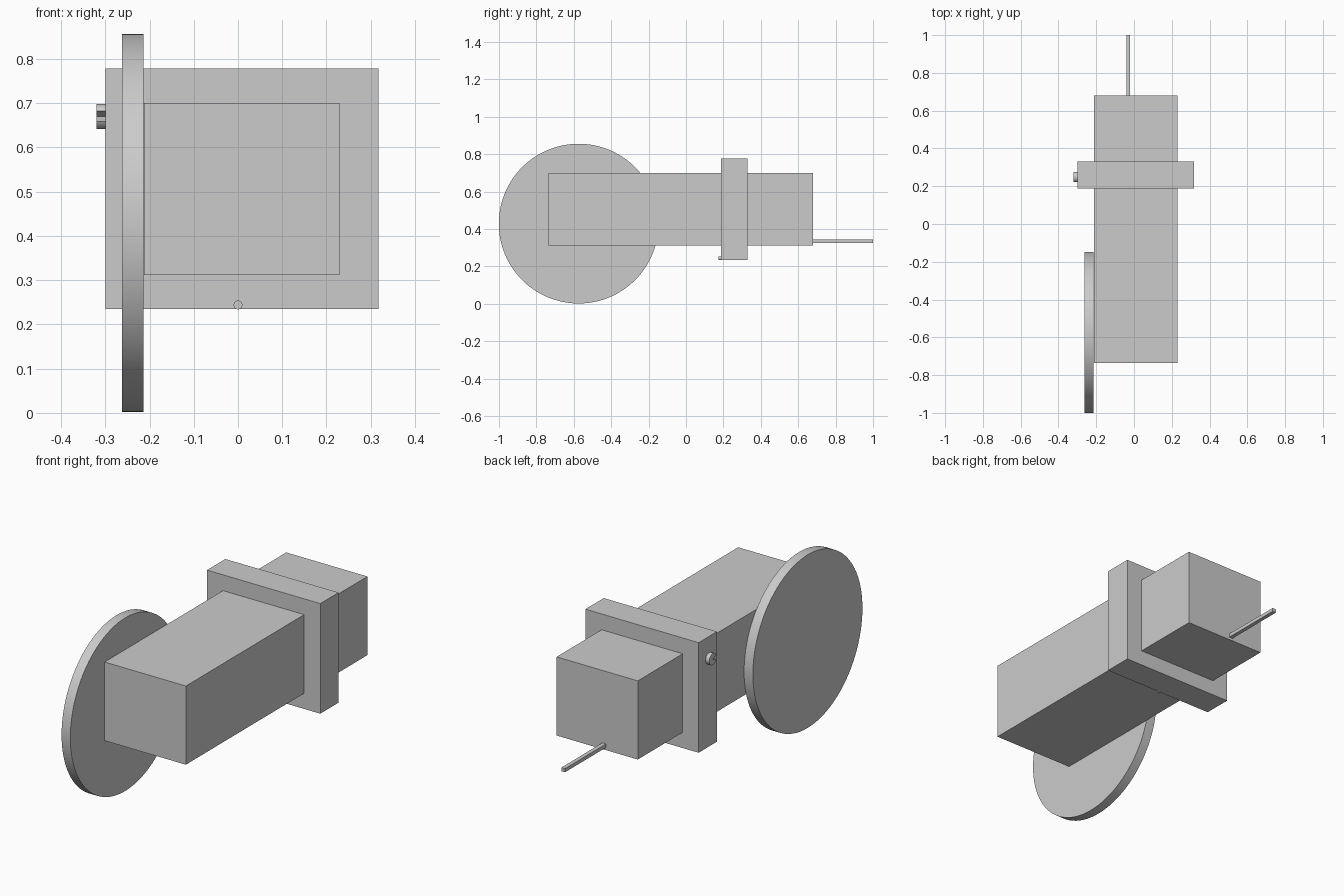
import bpy
import bmesh
from math import cos, sin, radians
from mathutils import Matrix

default = bpy.data.objects.get("Cube")
if default:
    bpy.data.objects.remove(default, do_unlink=True)

# One plain grey for everything
grey = bpy.data.materials.new("plain_grey")
grey.use_nodes = True
colour = (0.6, 0.6, 0.6, 1)
grey.diffuse_color = colour
grey.node_tree.nodes["Principled BSDF"].inputs["Base Color"].default_value = colour


def finish(name, bm, smooth=False):
    bmesh.ops.recalc_face_normals(bm, faces=bm.faces[:])
    mesh = bpy.data.meshes.new(name)
    bm.to_mesh(mesh)
    bm.free()
    mesh.materials.append(grey)
    obj = bpy.data.objects.new(name, mesh)
    bpy.context.collection.objects.link(obj)
    if smooth:
        bpy.ops.object.select_all(action='DESELECT')
        obj.select_set(True)
        bpy.context.view_layer.objects.active = obj
        bpy.ops.object.shade_smooth_by_angle(angle=radians(30))
    return obj


def box(name, x, y, z):
    """Box from (low, high) extents on each axis."""
    bm = bmesh.new()
    bmesh.ops.create_cube(bm, size=1)
    spans = (x, y, z)
    for v in bm.verts:
        v.co = [(a + b) / 2 + c * (b - a) for (a, b), c in zip(spans, v.co)]
    return finish(name, bm)


def cylinder(name, centre, radius, depth, axis, sides):
    bm = bmesh.new()
    turn = Matrix.Rotation(radians(90), 4, axis)
    bmesh.ops.create_cone(bm, cap_ends=True, segments=sides, radius1=radius,
                          radius2=radius, depth=depth,
                          matrix=Matrix.Translation(centre) @ turn)
    return finish(name, bm, True)


# Long body, collar around it and thin rod at the back
box("body", (-0.213, 0.23), (-0.735, 0.68), (0.312, 0.70))
box("collar", (-0.30, 0.318), (0.187, 0.33), (0.235, 0.778))
box("back_rod", (-0.04, -0.02), (0.68, 1.0), (0.325, 0.343))

# Large disc on the right side, small pin under the body
cylinder("side_disc", (-0.238, -0.574, 0.429), 0.427, 0.048, 'Y', 96)
cylinder("collar_pin", (0, 0.183, 0.244), 0.01, 0.018, 'X', 24)

# Round knob with a wedge missing at the front
bm = bmesh.new()
profile = [(0.248, 0.67)]
for i in range(29):
    angle = radians(205 + i * 11)
    profile.append((0.248 + 0.028 * cos(angle), 0.67 + 0.028 * sin(angle)))
face = bm.faces.new([bm.verts.new((-0.32, y, z)) for y, z in profile])
side = bmesh.ops.extrude_face_region(bm, geom=[face])
for item in side["geom"]:
    if isinstance(item, bmesh.types.BMVert):
        item.co.x = -0.30
# Keep the first cap so the knob is closed
if not face.is_valid:
    bm.faces.new([v for v in bm.verts if v.co.x < -0.31])
finish("side_knob", bm, True)
